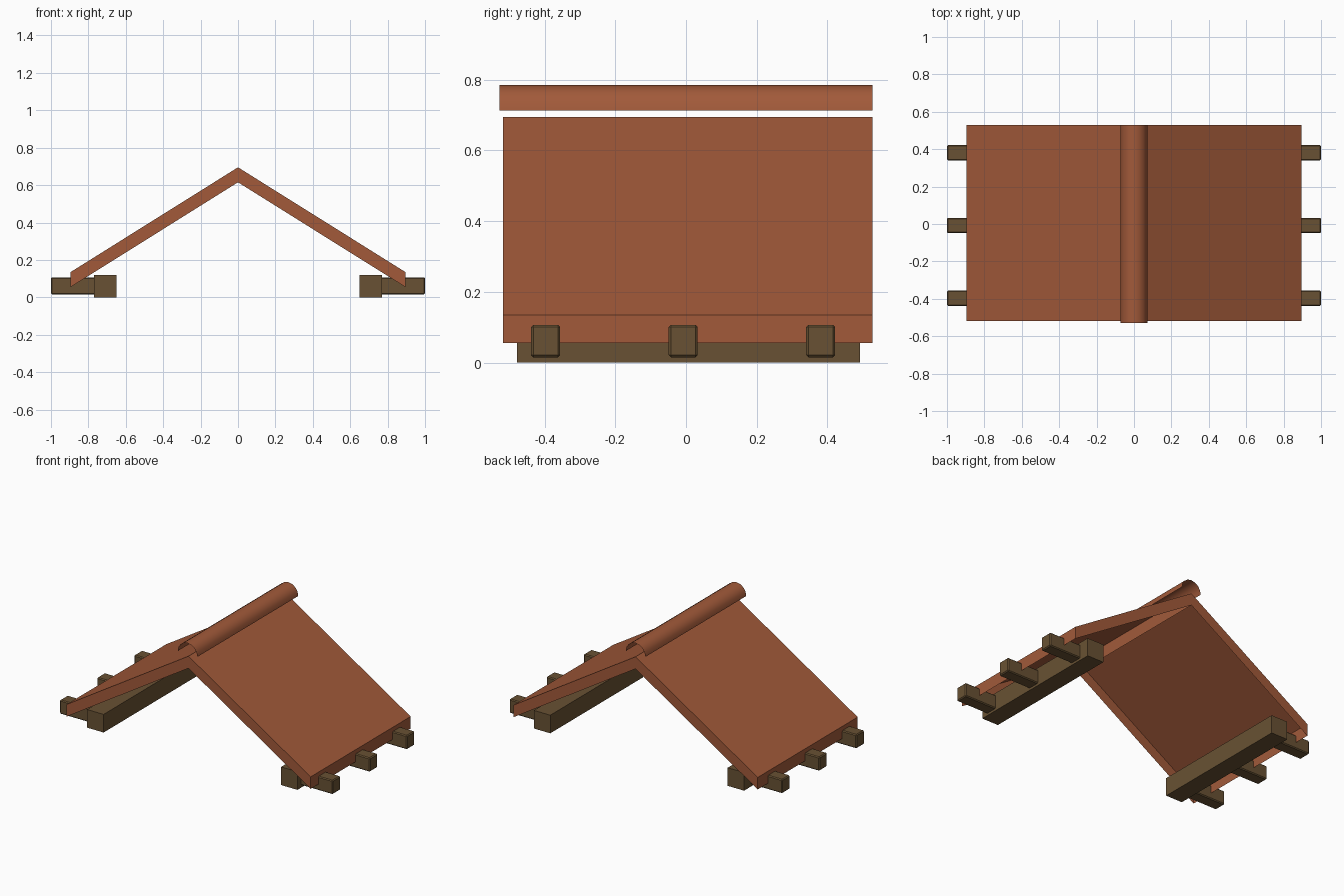
import bpy, bmesh, math

if "Cube" in bpy.data.objects:
    bpy.data.objects.remove(bpy.data.objects["Cube"])

def material(name, col):
    m = bpy.data.materials.new(name)
    m.diffuse_color = (*col, 1)
    m.use_nodes = True
    m.node_tree.nodes["Principled BSDF"].inputs["Base Color"].default_value = m.diffuse_color
    return m

tile = material("terracotta", (0.36, 0.102, 0.042))
wood = material("dark_wood", (0.14, 0.083, 0.033))

def finish(name, bm, mat):
    me = bpy.data.meshes.new(name)
    bm.to_mesh(me)
    bm.free()
    me.materials.append(mat)
    ob = bpy.data.objects.new(name, me)
    bpy.context.collection.objects.link(ob)
    return ob

def box(name, lo, hi, mat, bevel=0):
    bm = bmesh.new()
    bmesh.ops.create_cube(bm, size=1)
    for v in bm.verts:
        v.co = [(a + b) / 2 + c * (b - a) for a, b, c in zip(lo, hi, v.co)]
    if bevel:
        bmesh.ops.bevel(bm, geom=bm.edges[:], offset=bevel, segments=1,
                        affect='EDGES', profile=0.5)
    return finish(name, bm, mat)

# Roof: a sloping slab per side, open underneath, meeting at the ridge
for s, side in ((-1, "left"), (1, "right")):
    bm = bmesh.new()
    profile = [(0, 0.615), (s * 0.895, 0.055), (s * 0.895, 0.135), (0, 0.695)]
    face = bm.faces.new([bm.verts.new((x, -0.518, z)) for x, z in profile])
    ext = bmesh.ops.extrude_face_region(bm, geom=[face])
    for v in ext["geom"]:
        if isinstance(v, bmesh.types.BMVert):
            v.co.y = 0.528
    bmesh.ops.recalc_face_normals(bm, faces=bm.faces[:])
    under = [f for f in bm.faces if f.normal.z < -0.5]
    bmesh.ops.delete(bm, geom=under, context='FACES_ONLY')
    finish(side + "_roof_slab", bm, tile)

# Ridge cap: open half-round tile shell floating over the ridge
bm = bmesh.new()
N, R = 8, 0.072
rows = []
for i in range(N + 1):
    a = math.pi * i / N
    rows.append([bm.verts.new((R * math.cos(a), y, 0.713 + R * math.sin(a)))
                 for y in (-0.528, 0.528)])
for (a, b), (c, d) in zip(rows, rows[1:]):
    f = bm.faces.new((a, b, d, c))
    f.smooth = True
bm.normal_update()
if sum(f.normal.z for f in bm.faces) < 0:
    bmesh.ops.reverse_faces(bm, faces=bm.faces[:])
finish("ridge_cap", bm, tile)

# Wall beams and projecting rafter tails on both sides
for s, side in ((-1, "left"), (1, "right")):
    xs = sorted((s * 0.65, s * 0.77))
    box(side + "_beam", (xs[0], -0.478, 0), (xs[1], 0.492, 0.12), wood)
    xs = sorted((s * 0.70, s * 1.0))
    for i in range(3):
        y = -0.397 + 0.389 * i
        box(f"{side}_rafter_tail_{i + 1}", (xs[0], y - 0.041, 0.015),
            (xs[1], y + 0.041, 0.107), wood, 0.006)
